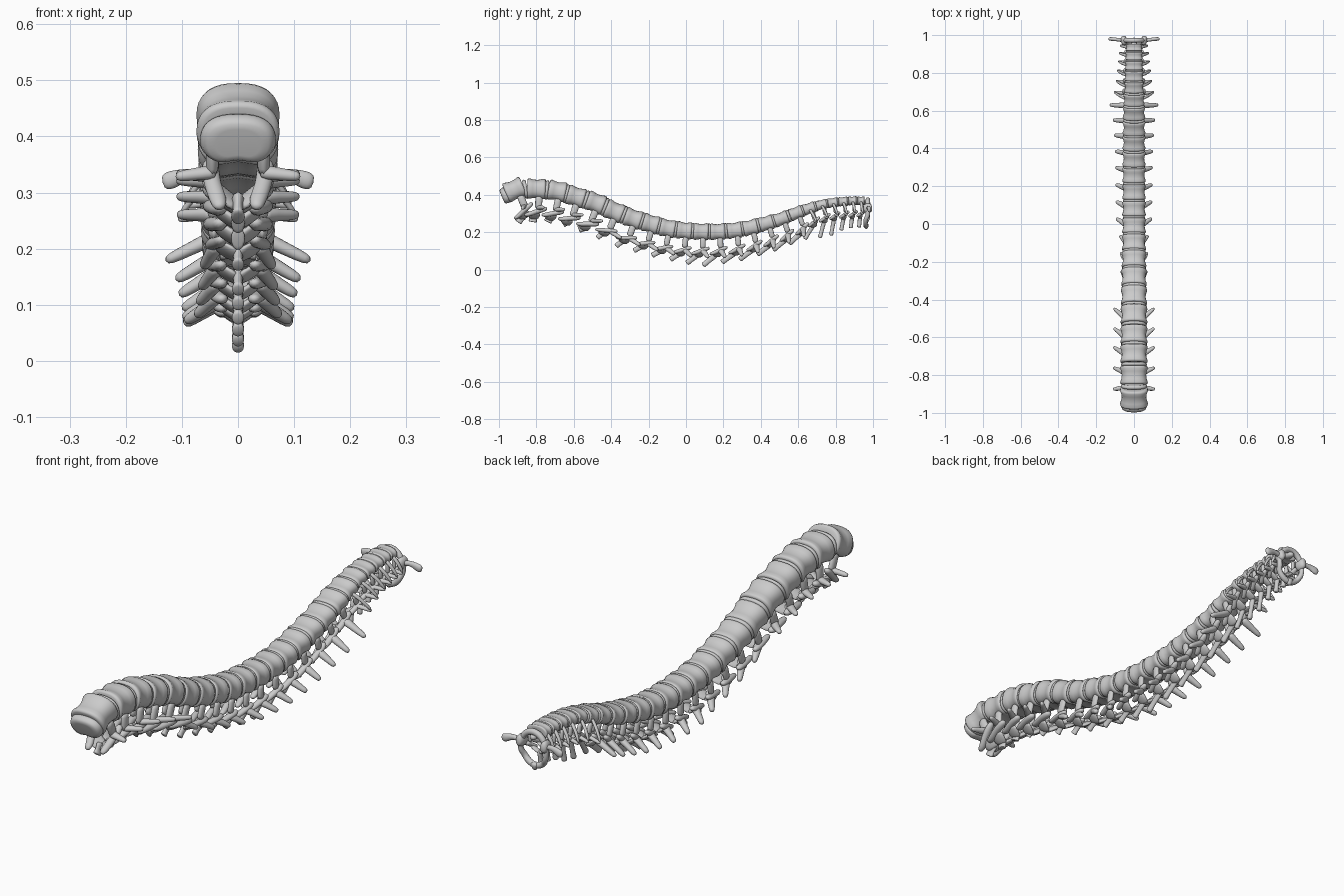
import bpy, bmesh
from math import sin, cos, pi, exp, copysign
from mathutils import Vector as V

if "Cube" in bpy.data.objects:
    bpy.data.objects.remove(bpy.data.objects["Cube"])

X = V((1, 0, 0))


def lerp(table, x):
    """Piecewise linear lookup in a list of (x, value) pairs."""
    for (a, p), (b, q) in zip(table, table[1:]):
        if x <= b:
            return p + (q - p) * max(0, (x - a) / (b - a))
    return table[-1][1]


def finish(bm, name, subsurf=0):
    bmesh.ops.recalc_face_normals(bm, faces=bm.faces)
    me = bpy.data.meshes.new(name)
    bm.to_mesh(me)
    bm.free()
    me.shade_smooth()
    ob = bpy.data.objects.new(name, me)
    bpy.context.collection.objects.link(ob)
    if subsurf:
        m = ob.modifiers.new("smooth", 'SUBSURF')
        m.levels = m.render_levels = subsurf
    return ob


def skin(bm, rings, closed=False):
    vs = [[bm.verts.new(p) for p in r] for r in rings]
    pairs = list(zip(vs, vs[1:])) + ([(vs[-1], vs[0])] if closed else [])
    for a, b in pairs:
        for i in range(len(a)):
            j = (i + 1) % len(a)
            bm.faces.new((a[i], a[j], b[j], b[i]))
    if not closed:
        bm.faces.new(vs[0])
        bm.faces.new(vs[-1])


def tube(bm, pts, radii, ref, mirror=False, closed=False, n=8):
    """Elliptical tube; first radius lies along ref, second across it."""
    rings = []
    for i, p in enumerate(pts):
        if closed:
            d = pts[(i + 1) % len(pts)] - pts[i - 1]
        else:
            d = pts[min(i + 1, len(pts) - 1)] - pts[max(i - 1, 0)]
        d = d.normalized()
        s = (ref - d * ref.dot(d)).normalized()
        u = d.cross(s)
        a, b = radii[i]
        rings.append([p + s * a * cos(2 * pi * k / n) + u * b * sin(2 * pi * k / n) for k in range(n)])
    skin(bm, rings, closed)
    if mirror:
        skin(bm, [[V((-q.x, q.y, q.z)) for q in r] for r in rings], closed)


def drum(name, o, t, w, rx, rz, profile, n=36):
    """Kidney-shaped block lofted along t from (position, scale) pairs."""
    bm = bmesh.new()
    rings = []
    for v, k in profile:
        ring = []
        for i in range(n):
            c, s = cos(2 * pi * i / n), sin(2 * pi * i / n)
            px = copysign(abs(c) ** .8, c)
            pw = copysign(abs(s) ** .85, s)
            if s < 0:
                pw = pw * .95 + .2 * exp(-(px / .4) ** 2)
            ring.append(o + t * v + X * rx * k * px + w * rz * k * pw)
        rings.append(ring)
    skin(bm, rings)
    return finish(bm, name)


# Vertebra stations from lumbar (front) to cervical (back)
YS = [-.915, -.80, -.69, -.59, -.485, -.385, -.285, -.19, -.10, -.01, .08, .17, .26,
      .345, .43, .51, .59, .66, .725, .785, .84, .89, .935, .975]
TOP = [(-.92, .483), (-.8, .487), (-.69, .475), (-.59, .445), (-.48, .41), (-.385, .365),
       (-.285, .325), (-.19, .295), (-.1, .27), (0, .255), (.1, .248), (.2, .248), (.3, .258),
       (.4, .28), (.5, .305), (.6, .34), (.7, .37), (.8, .387), (.9, .393), (1, .39)]
TIP_Z = [(-.9, .25), (-.69, .25), (-.58, .215), (-.39, .125), (-.16, .065), (0, .03), (.09, .018),
         (.29, .05), (.465, .10), (.6, .155), (.715, .165), (.77, .175), (.85, .215), (.965, .225)]
TIP_DY = [(0, .015), (1, -.02), (2, -.05), (4, -.09), (7, -.09), (9, -.075), (11, -.08),
          (14, -.05), (16, -.04), (18, -.01), (23, -.01)]
WIDTH = [(0, .074), (4, .071), (8, .064), (16, .06), (18, .052), (22, .045)]
DEPTH = [(0, .06), (4, .058), (9, .051), (13, .046), (16, .037), (18, .029), (23, .025)]
WING = [(0, .112), (4, .108), (5, .062), (8, .075), (9, .095), (13, .1), (15, .112), (16, .13),
        (17, .108), (18, .097), (20, .084), (22, .075)]

C = [V((0, y, lerp(TOP, y) - lerp(DEPTH, i))) for i, y in enumerate(YS)]
frames = []
for i in range(24):
    t = (C[min(i + 1, 23)] - C[max(i - 1, 0)]).normalized()
    if i == 0:
        t = V((0, .9, .38)).normalized()
    frames.append((t, X.cross(t)))

for i in range(23):
    o = C[i]
    t, w = frames[i]
    gap = (C[min(i + 1, 23)] - C[max(i - 1, 0)]).length / (2 if i else 1)
    rx, rz, h = lerp(WIDTH, i), lerp(DEPTH, i), gap * .44
    lumbar, neck = i < 5, i > 16
    k = 1 if lumbar else .85 if not neck else .7

    # Vertebral body: flared rims and a narrow waist
    drum(f"vertebral_body_{i+1}", o, t, w, rx, rz,
         [(-h * .97, .6), (-h, .86), (-h * .93, .97), (-h * .75, 1), (-h * .4, .92), (0, .88),
          (h * .4, .92), (h * .75, 1), (h * .93, .97), (h, .86), (h * .97, .6)])

    # Disc towards the next vertebra
    if i < 22:
        t2 = (t + frames[i + 1][0]).normalized()
        e = gap * .085
        drum(f"disc_{i+1}", (C[i] + C[i + 1]) / 2, t2, X.cross(t2), rx * .97, rz * .97,
             [(-e, .85), (-e * .6, .94), (0, .97), (e * .6, .94), (e, .85)])

    def L(x, v, d):
        """Local point: sideways, along the spine, behind the body centre."""
        return o + X * x + t * v - w * d

    bm = bmesh.new()
    fx = rx * (.62 if not neck else .85)
    back = rz + .058 * k
    # Pedicles
    tube(bm, [L(fx, h * .3, rz * .5), L(fx, h * .3, rz + .01), L(fx, h * .3, back - .01)],
         [(h * .5, .014 * k), (h * .38, .012 * k), (h * .5, .014 * k)], t, True)
    # Articular columns, upper facet to lower facet
    tube(bm, [L(fx * 1.1, h * 1.25, back - .022 * k), L(fx * 1.08, h * .8, back - .012 * k),
              L(fx, 0, back), L(fx * .75, -h * .7, back + .016 * k), L(fx * .7, -h * 1.25, back + .02 * k)],
         [(.011 * k, .010 * k), (.019 * k, .015 * k), (.016 * k, .014 * k),
          (.018 * k, .014 * k), (.011 * k, .009 * k)], X, True)
    # Laminae
    tube(bm, [L(fx, 0, back), L(fx * .5, -h * .15, back + .022 * k), L(-.004, -h * .3, back + .038 * k)],
         [(h * .7, .010 * k), (h * .65, .010 * k), (h * .65, .012 * k)], t, True)
    # Spinous process
    ty = YS[i] + lerp(TIP_DY, i)
    tip = V((0, ty, lerp(TIP_Z, ty) + .004))
    base = L(0, -h * .2, back + .02 * k)
    hb = .026 if lumbar else .017 if not neck else .013
    wd = .010 if lumbar else .009
    tube(bm, [base, base.lerp(tip, .35), base.lerp(tip, .75), base.lerp(tip, .93), tip],
         [(wd * 1.6, hb * 1.15), (wd, hb * .9), (wd, hb * .85), (wd * 1.5, hb), (wd * 1.1, hb * .7)], X)
    # Transverse processes
    wx = lerp(WING, i)
    drop = rz + (.035 if lumbar else .085 if not neck else .04)
    tipw = V((wx, YS[i] + (.04 if not neck else .04 - (i - 17) * .006), o.z - drop))
    root = L(fx * .8, h * .25, back - (.02 if lumbar else .005))
    r = .016 if lumbar else .017 if not neck else .011
    tube(bm, [root, root.lerp(tipw, .4), root.lerp(tipw, .8), tipw],
         [(r * 1.3, r), (r * .9, r * .75), (r * .75, r * .7), (r * .5, r * .5)], t, True)
    # Front bars enclosing the side holes of the neck vertebrae
    if neck:
        a = L(rx * .7, 0, 0)
        tube(bm, [a, a.lerp(tipw, .5) + V((.006, 0, .006)), tipw],
             [(.010, .008), (.008, .006), (.007, .006)], t, True)
    finish(bm, f"vertebral_arch_{i+1}", 1)

# End disc under the lowest vertebra
t, w = frames[0]
drum("end_disc", C[0] - t * .058 - w * .008, t, w, .066, .047,
     [(-.019, .6), (-.018, .82), (-.012, .95), (0, 1.02), (.012, 1.0)])

# Top vertebra: open ring, side masses and wide wings
bm = bmesh.new()
c = V((0, .972, .305))
ring, rad = [], []
for j in range(24):
    a = 2 * pi * j / 24
    ring.append(c + V((.058 * cos(a), -.012 * (sin(a) < -.5), .07 * sin(a))))
    rad.append((.013, .010 + .004 * abs(sin(a))))
tube(bm, ring, rad, V((0, 1, 0)), closed=True)
tube(bm, [V((.05, .948, .325)), V((.052, .96, .327)), V((.054, .982, .33)), V((.056, .996, .332))],
     [(.012, .02), (.018, .028), (.018, .028), (.012, .02)], X, True)
tube(bm, [V((.05, .972, .325)), V((.085, .976, .335)), V((.112, .979, .325)), V((.126, .98, .32)), V((.135, .98, .318))],
     [(.014, .012), (.009, .010), (.011, .017), (.011, .018), (.006, .011)], V((0, 1, 0)), True)
tube(bm, [V((0, .968, .25)), V((0, .964, .23)), V((0, .962, .217))],
     [(.02, .013), (.014, .012), (.008, .008)], X)
finish(bm, "top_ring_vertebra", 1)

# Peg rising into the top ring
bm = bmesh.new()
tube(bm, [C[22], V((0, .955, .355)), V((0, .975, .354)), V((0, .987, .352))],
     [(.022, .018), (.016, .014), (.016, .014), (.009, .008)], X)
finish(bm, "peg", 1)
